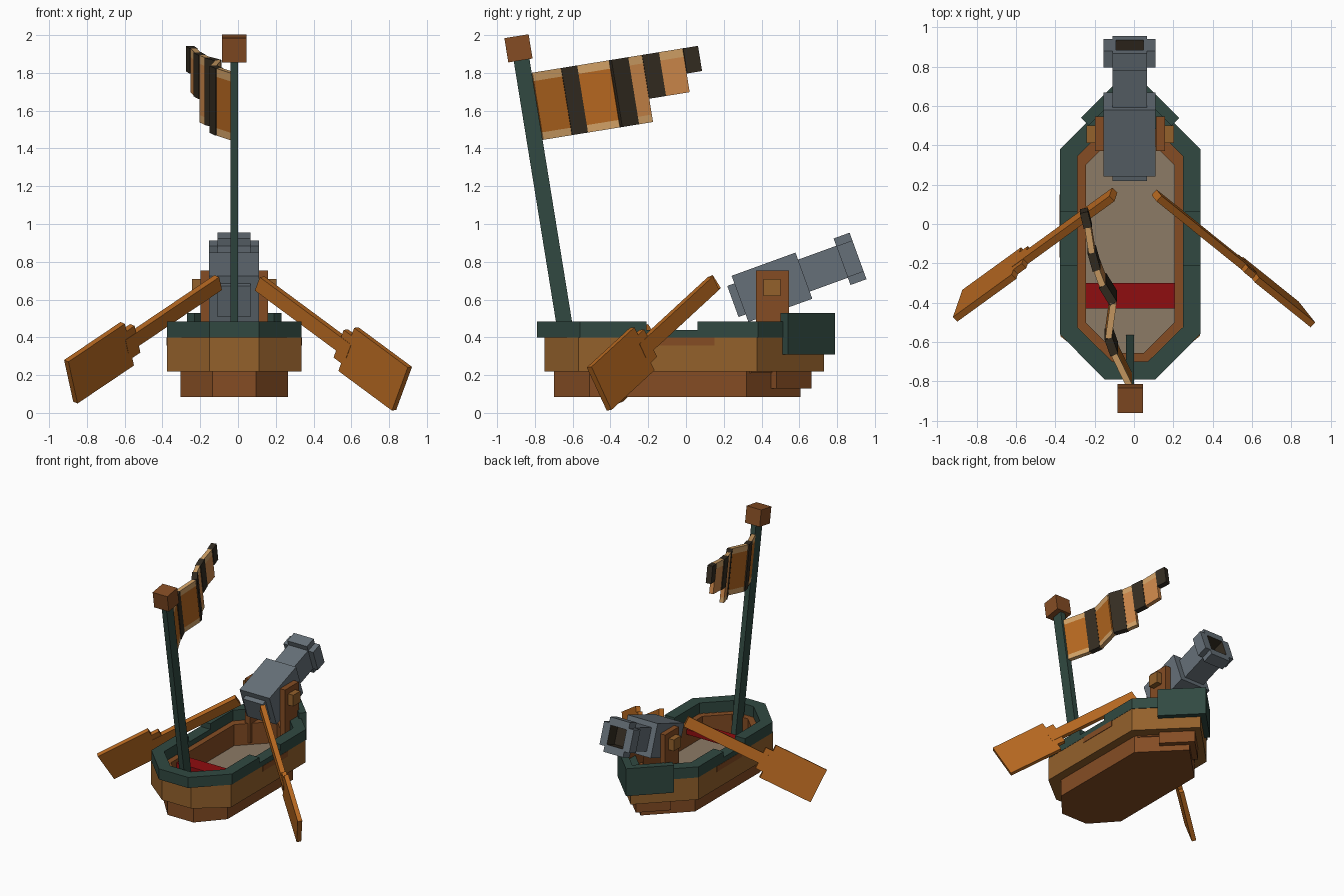
import bpy, bmesh, math
from mathutils import Matrix, Vector

if "Cube" in bpy.data.objects:
    bpy.data.objects.remove(bpy.data.objects["Cube"])

CX = -0.02  # centre line of the hull


def lin(c):
    return tuple(((v + 0.055) / 1.055) ** 2.4 if v > 0.04 else v / 12.92 for v in c) + (1,)


def mat(name, *rgb):
    m = bpy.data.materials.new(name)
    m.diffuse_color = lin(rgb)
    m.use_nodes = True
    m.node_tree.nodes["Principled BSDF"].inputs["Base Color"].default_value = m.diffuse_color
    return m


GREEN = mat("dark green paint", .19, .285, .255)
GREY = mat("cannon iron", .40, .44, .47)
BROWN = mat("brown wood", .52, .30, .14)
OAK = mat("light brown wood", .58, .38, .17)
ORANGE = mat("orange wood and cloth", .71, .405, .125)
PEACH = mat("light orange cloth", .80, .53, .29)
TAN = mat("tan cloth border", .82, .63, .40)
DARK = mat("near black", .205, .175, .13)
RED = mat("red seat", .56, .05, .06)
FLOOR = mat("grey tan planks", .55, .48, .40)


def finish(name, bm, *mats):
    bmesh.ops.recalc_face_normals(bm, faces=bm.faces[:])
    me = bpy.data.meshes.new(name)
    bm.to_mesh(me)
    bm.free()
    for m in mats:
        me.materials.append(m)
    ob = bpy.data.objects.new(name, me)
    bpy.context.collection.objects.link(ob)
    return ob


def box(name, centre, size, m, rot=Matrix()):
    bm = bmesh.new()
    bmesh.ops.create_cube(bm, size=1)
    bm.transform(Matrix.Translation(centre) @ rot.to_4x4() @ Matrix.Diagonal((*size, 1)))
    return finish(name, bm, m)


def prism(name, pts, z0, z1, m):
    bm = bmesh.new()
    lo = [bm.verts.new((CX + x, y, z0)) for x, y in pts]
    hi = [bm.verts.new((CX + x, y, z1)) for x, y in pts]
    bm.faces.new(lo)
    bm.faces.new(hi)
    n = len(pts)
    for i in range(n):
        j = (i + 1) % n
        bm.faces.new((lo[i], lo[j], hi[j], hi[i]))
    return finish(name, bm, m)


def band(name, outer, inner, z0, z1, m, closed=True):
    """Wall of constant height between two matching outlines."""
    bm = bmesh.new()
    rows = [[bm.verts.new((CX + p[0], p[1], z)) for p, z in
             ((a, z0), (a, z1), (b, z1), (b, z0))] for a, b in zip(outer, inner)]
    n = len(rows)
    for i in range(n if closed else n - 1):
        r, s = rows[i], rows[(i + 1) % n]
        for k in range(4):
            bm.faces.new((r[k], r[(k + 1) % 4], s[(k + 1) % 4], s[k]))
    if not closed:
        bm.faces.new(rows[0])
        bm.faces.new(rows[-1])
    return finish(name, bm, m)


def stern(w, y, flat, yc):
    return [(w, yc), (flat, y), (-flat, y), (-w, yc)]


def bow(w, y):
    return [(-w, y), (0, y + w), (w, y)]


# hull layers
prism("lower_hull", stern(.285, -.70, .115, -.51) + bow(.285, .32), .085, .22, BROWN)
mid = stern(.355, -.75, .13, -.57) + bow(.355, .375)
liner_out = stern(.27, -.70, .09, -.52) + bow(.27, .345)
liner_in = stern(.225, -.655, .07, -.50) + bow(.225, .30)
band("upper_hull", mid, liner_out, .22, .40, OAK)
band("hull_liner", liner_out, liner_in, .21, .398, BROWN)
prism("floor", liner_in, .215, .228, FLOOR)

# rim, with a low stretch on each side for the oars
N0, N1 = -.21, .06
band("rim_stern", [(.357, N0)] + stern(.357, -.79, .13, -.56) + [(-.357, N0)],
     [(.268, N0)] + stern(.268, -.70, .09, -.525) + [(-.268, N0)], .40, .485, GREEN, False)
band("rim_bow", [(-.357, N1)] + bow(.357, .38) + [(.357, N1)],
     [(-.268, N1)] + bow(.268, .345) + [(.268, N1)], .40, .485, GREEN, False)
for s in (-1, 1):
    box("oar_rest", (CX + s * .3125, (N0 + N1) / 2, .42), (.089, N1 - N0, .04), GREEN)
    box("side_plate", (CX + s * .355, -.01, .378), (.008, .32, .044), BROWN)


# V-shaped bow plates
def vee(name, hw, tip, z0, z1, m, t=.04):
    band(name, [(-hw, tip - hw), (0, tip), (hw, tip - hw)],
         [(-hw + t, tip - hw - t), (0, tip - 2 * t), (hw - t, tip - hw - t)], z0, z1, m, False)


vee("bow_guard", .25, .79, .31, .53, GREEN)
vee("bow_step", .185, .665, .13, .22, BROWN)

# seat
box("seat", (CX, -.365, .35), (.45, .13, .04), RED)

# mast and cap
TILT = Matrix.Rotation(math.radians(9.2), 3, 'X')
up = TILT @ Vector((0, 0, 1))
foot = Vector((CX, -.605, .23))
L = 1.68
box("mast", foot + up * L / 2, (.042, .084, L), GREEN, TILT)
box("mast_cap", (CX, -.887, 1.93), (.13, .13, .13), BROWN, TILT)


# flag: folded panels stepping down in height, each (length, x, height, colour)
def cloth(name, u0, x0, u1, x1, v0, v1, t, m):
    bm = bmesh.new()
    d = Vector((u1 - u0, x1 - x0)).normalized()
    nx, nu = d.x * t / 2, -d.y * t / 2
    loops = []
    for v in (v0, v1):
        loops.append([bm.verts.new(Vector((0, -.82, 1.80)) + Vector((x, 0, 0)) + TILT @ Vector((0, u, v)))
                      for u, x in ((u0 + nu, x0 + nx), (u1 + nu, x1 + nx),
                                   (u1 - nu, x1 - nx), (u0 - nu, x0 - nx))])
    a, b = loops
    bm.faces.new(a)
    bm.faces.new(b)
    for i in range(4):
        j = (i + 1) % 4
        bm.faces.new((a[i], a[j], b[j], b[i]))
    finish(name, bm, m)


folds = [(0, -.025), (.155, -.10), (.24, -.13), (.42, -.105), (.51, -.16),
         (.59, -.19), (.68, -.215), (.81, -.235), (.89, -.255)]
panels = [(.36, ORANGE), (.36, DARK), (.36, ORANGE), (.36, DARK), (.36, PEACH),
          (.235, DARK), (.235, PEACH), (.135, DARK)]
for (u0, x0), (u1, x1), (h, m) in zip(folds, folds[1:], panels):
    if m is DARK:
        cloth("flag_stripe", u0, x0, u1, x1, -h, 0, .042, m)
    else:
        low = -h if u0 > .6 else -h + .04
        cloth("flag_panel", u0, x0, u1, x1, low, -.045, .032, m)
        cloth("flag_top_border", u0, x0, u1, x1, -.045, 0, .032, TAN)
        if low > -h:
            cloth("flag_bottom_border", u0, x0, u1, x1, -h, low, .032, TAN)

# cannon, built along its tilted axis
AIM = Matrix.Rotation(math.radians(20), 3, 'X')
BODY = Vector((CX - .002, .455, .665))


def gun(name, along, size, m, side=0, lift=0):
    return box(name, BODY + AIM @ Vector((side, along, lift)), size, m, AIM)


gun("cannon_body", 0, (.265, .36, .26), GREY)
gun("cannon_rear", -.195, (.175, .05, .175), GREY)
barrel = gun("cannon_barrel", .33, (.175, .31, .18), GREY)
for s in (-1, 1):
    gun("muzzle_bar", .44, (.175, .09, .045), GREY, 0, s * .1085)
    gun("muzzle_bar", .44, (.045, .09, .175), GREY, s * .1095)

# bore sunk into the barrel end
barrel.data.materials.append(DARK)
bm = bmesh.new()
bm.from_mesh(barrel.data)
bm.normal_update()
end = max(bm.faces, key=lambda f: f.normal.dot(AIM @ Vector((0, 1, 0))))
bmesh.ops.inset_region(bm, faces=[end], thickness=.025)
ring = bmesh.ops.extrude_discrete_faces(bm, faces=[end])["faces"][0]
bmesh.ops.translate(bm, verts=ring.verts[:], vec=AIM @ Vector((0, -.1, 0)))
for f in {f for v in ring.verts for f in v.link_faces}:
    f.material_index = 1
bm.to_mesh(barrel.data)
bm.free()

# cannon brackets and pivot knobs
for s in (-1, 1):
    box("cannon_bracket", (CX + s * .155, .459, .50), (.045, .175, .51), BROWN)
    box("pivot_knob", (CX + s * .20, .456, .665), (.045, .09, .09), OAK)


# oars: shaft, collar and blade along one axis
def oar(handle, end, width):
    a, b = Vector(handle), Vector(end)
    ax = (b - a).normalized()
    w = Vector(width)
    w = (w - ax * w.dot(ax)).normalized()
    rot = Matrix((ax, w, ax.cross(w))).transposed()
    n = (b - a).length
    for name, s, e, wide in (("oar_shaft", 0, n - .40, .082),
                             ("oar_collar", n - .48, n - .41, .17), ("oar_blade", n - .42, n, .265)):
        box(name, a + ax * (s + e) / 2, (e - s, wide, .034 if wide > .1 else .038), ORANGE, rot)


oar((.115, .145, .685), (.868, -.46, .128), (.10, -.12, .225))
oar((-.105, .15, .69), (-.885, -.415, .165), (-.05, -.14, .22))
